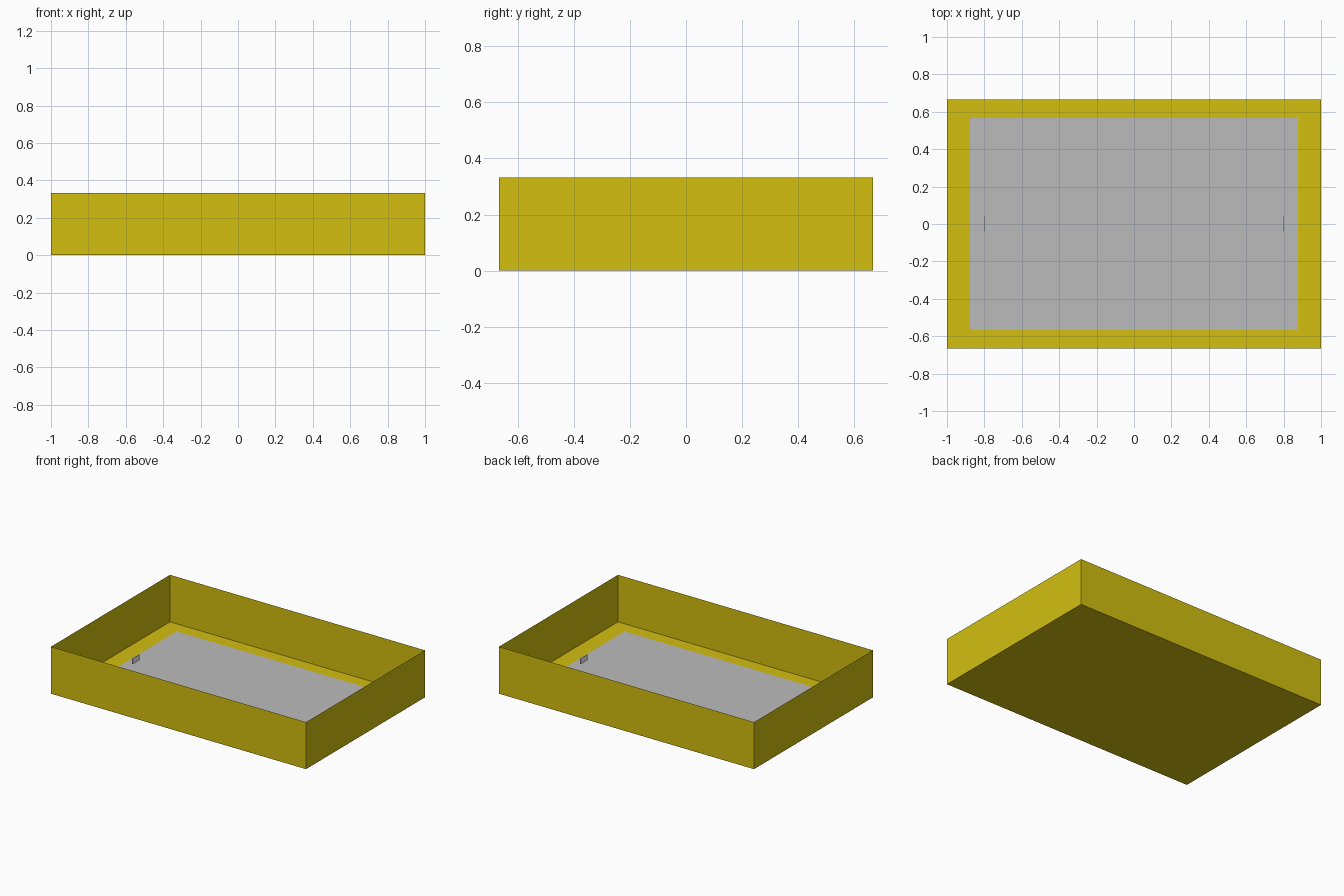
import bpy
import bmesh
from mathutils import Matrix, Vector

if "Cube" in bpy.data.objects:
    bpy.data.objects.remove(bpy.data.objects["Cube"])


def material(name, rgb):
    mat = bpy.data.materials.new(name)
    mat.diffuse_color = (*rgb, 1.0)
    mat.use_nodes = True
    mat.node_tree.nodes["Principled BSDF"].inputs["Base Color"].default_value = mat.diffuse_color
    return mat


def box(name, size, base, mat, open_top=False):
    """Box standing on the base point, optionally without its top face."""
    bm = bmesh.new()
    bmesh.ops.create_cube(bm, size=1.0, matrix=Matrix.Translation((0, 0, 0.5)))
    bmesh.ops.scale(bm, vec=Vector(size), verts=bm.verts)
    if open_top:
        top = [f for f in bm.faces if f.normal.z > 0.9]
        bmesh.ops.delete(bm, geom=top, context='FACES_ONLY')
    mesh = bpy.data.meshes.new(name)
    bm.to_mesh(mesh)
    bm.free()
    mesh.materials.append(mat)
    obj = bpy.data.objects.new(name, mesh)
    obj.location = base
    bpy.context.collection.objects.link(obj)
    return obj


yellow = material("mustard_yellow", (0.65, 0.52, 0.005))
grey = material("mid_grey", (0.5, 0.5, 0.5))
pale = material("pale_grey", (0.8, 0.8, 0.8))

# Open tray with sheet-thin walls and floor
box("tray", (2.0, 1.333, 0.333), (0, 0, 0), yellow, open_top=True)

# Thin panel laid on the tray floor
box("floor_panel", (1.755, 1.133, 0.002), (0, 0, 0.001), grey)

# Small upright tabs near both ends
for side, x in (("left", -0.8), ("right", 0.8)):
    box(side + "_tab", (0.003, 0.08, 0.04), (x, 0, 0.023), pale)
